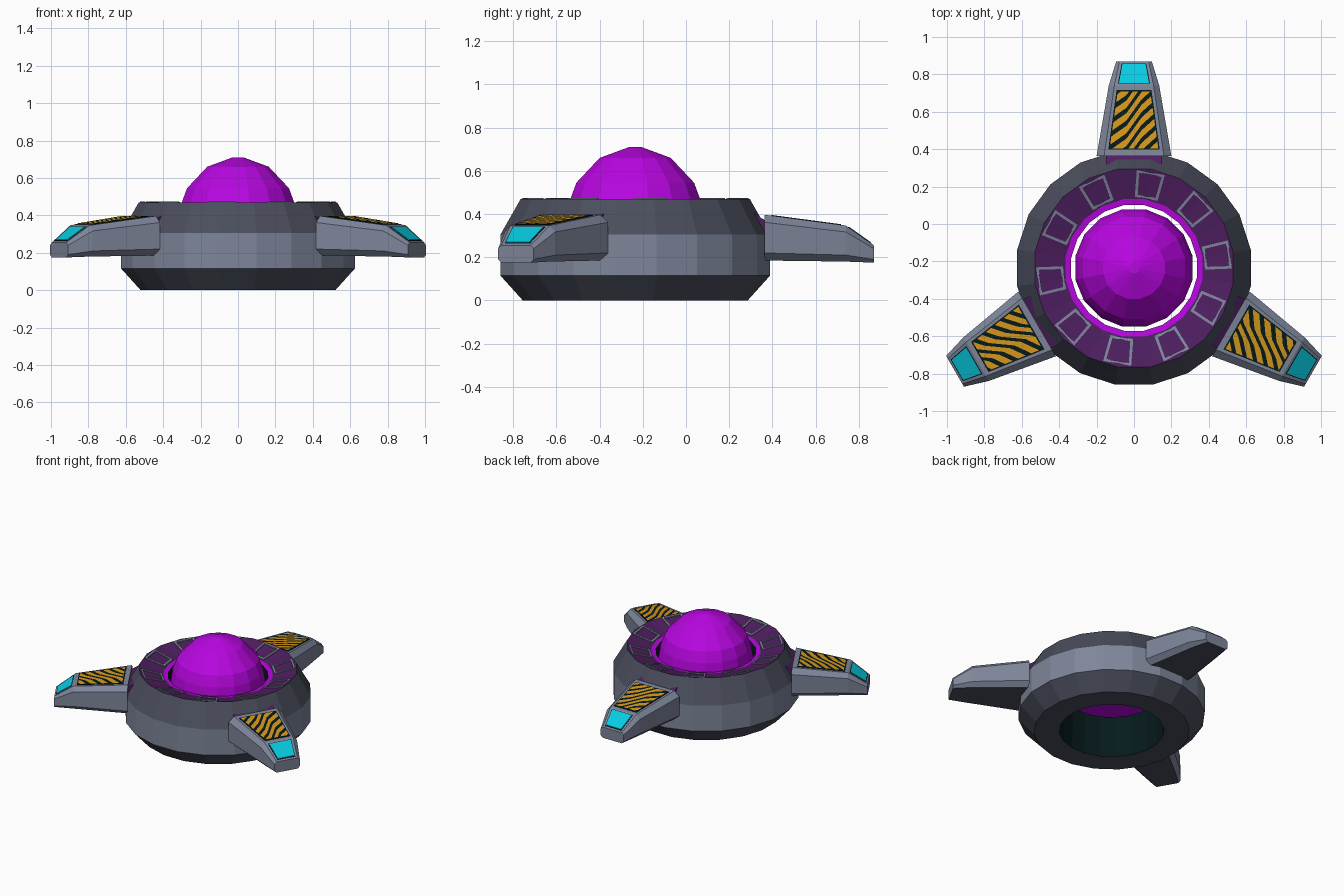
import bpy, bmesh, math
from mathutils import Vector

if "Cube" in bpy.data.objects:
    bpy.data.objects.remove(bpy.data.objects["Cube"])

CY = -0.235          # y of the hub axis
SIDES = 20


def material(name, hex_rgb):
    def lin(c):
        c /= 255
        return c / 12.92 if c <= 0.04045 else ((c + 0.055) / 1.055) ** 2.4
    m = bpy.data.materials.new(name)
    m.diffuse_color = (*[lin((hex_rgb >> s) & 255) for s in (16, 8, 0)], 1)
    m.use_nodes = True
    m.node_tree.nodes["Principled BSDF"].inputs["Base Color"].default_value = m.diffuse_color
    return m


GREY = material("light_grey", 0x7E869A)
DARK = material("dark_grey", 0x4A4E5C)
PLUM = material("deep_purple", 0x4E1E60)
MAGENTA = material("magenta", 0xB806E0)
TEAL = material("black_teal", 0x061A1C)
GOLD = material("gold", 0xD8981A)
CYAN = material("cyan", 0x06CCE2)


def finish(name, bm, mats, angle=90.0, fix=True):
    """Turn a bmesh into an object on the hub axis; local +y points along angle."""
    if fix:
        bmesh.ops.recalc_face_normals(bm, faces=bm.faces)
    me = bpy.data.meshes.new(name)
    bm.to_mesh(me)
    bm.free()
    for m in mats:
        me.materials.append(m)
    ob = bpy.data.objects.new(name, me)
    ob.location = (0, CY, 0)
    ob.rotation_euler = (0, 0, math.radians(angle - 90))
    bpy.context.collection.objects.link(ob)
    return ob


def loft(bm, rings, closed=False, caps=True, mats=None):
    """Skin a list of equal-length point rings."""
    rows = [[bm.verts.new(p) for p in r] for r in rings]
    pairs = list(zip(rows, rows[1:])) + ([(rows[-1], rows[0])] if closed else [])
    for k, (a, b) in enumerate(pairs):
        for i in range(len(a)):
            j = (i + 1) % len(a)
            f = bm.faces.new((a[i], a[j], b[j], b[i]))
            f.material_index = mats[k] if mats else 0
    if caps and not closed:
        bm.faces.new(rows[0][::-1])
        bm.faces.new(rows[-1])


def circle(r, z, n, off=0.5):
    return [(r * math.cos(2 * math.pi * (i + off) / n),
             r * math.sin(2 * math.pi * (i + off) / n), z) for i in range(n)]


def plate(name, pts, thick, mat, angle, border=0):
    """Thin slab on the given outline; with a border it becomes an open frame."""
    bm = bmesh.new()
    f = bm.faces.new([bm.verts.new(p) for p in pts])
    f.normal_update()
    if border:
        bmesh.ops.inset_individual(bm, faces=[f], thickness=border)
        bmesh.ops.delete(bm, geom=[f], context='FACES')
    ext = bmesh.ops.extrude_face_region(bm, geom=bm.faces[:], use_keep_orig=True)
    up = [v for v in ext['geom'] if isinstance(v, bmesh.types.BMVert)]
    bmesh.ops.translate(bm, verts=up, vec=(0, 0, thick))
    return finish(name, bm, [mat], angle)


# Ring-shaped hull: open in the middle, coloured band by band
hull = [(0.355, 0), (0.527, 0), (0.632, 0.115), (0.632, 0.305),
        (0.537, 0.47), (0.372, 0.425), (0.34, 0.42)]
bm = bmesh.new()
loft(bm, [circle(r, z, SIDES) for r, z in hull], closed=True,
     mats=[1, 1, 0, 1, 2, 3, 4])
finish("hull_ring", bm, [GREY, DARK, PLUM, MAGENTA, TEAL])

# Floating faceted dome
dome = [(0.312, 0.28), (0.32, 0.38), (0.306, 0.47), (0.278, 0.545),
        (0.168, 0.66), (0.03, 0.71)]
bm = bmesh.new()
loft(bm, [circle(r, z, 16) for r, z in dome])
finish("dome", bm, [MAGENTA])


# Ten raised frames around the sloping deck
def deck_z(r):
    return 0.425 + (r - 0.367) * 0.276


for k in range(10):
    outline = [(u, v, deck_z(v) - 0.004) for u, v in
               ((-0.062, 0.375), (0.062, 0.375), (0.076, 0.518), (-0.076, 0.518))]
    plate(f"deck_frame_{k + 1}", outline, 0.012, GREY, 8 + 36 * k, border=0.02)


# Arms -----------------------------------------------------------------
# station: distance, top half width, side half width, top z, bottom z, bevel
STATIONS = [(0.598, 0.16, 0.20, 0.397, 0.185, 0.035),
            (0.975, 0.105, 0.135, 0.347, 0.18, 0.03),
            (1.105, 0.078, 0.095, 0.255, 0.175, 0.015)]


def arm_section(v, wt, ws, zt, zb, b):
    half = [(wt, zt), (ws, zt - b), (ws, zb + b), (wt, zb)]
    pts = half + [(-u, z) for u, z in reversed(half)]
    return [(u, v, z) for u, z in pts]


def arm_top(v):
    a, b, c = [(s[0], s[3]) for s in STATIONS]
    p, q = (a, b) if v <= b[0] else (b, c)
    return p[1] + (q[1] - p[1]) * (v - p[0]) / (q[0] - p[0])


def on_arm(v0, w0, v1, w1, lift):
    return [(u, v, arm_top(v) + lift) for u, v in
            ((-w0, v0), (w0, v0), (w1, v1), (-w1, v1))]


# Bent stripes: each column of the panel has its own stripe slope
BEND, PERIOD, FILL, MID = 0.04, 0.068, 0.42, 1.4
COLUMNS = [(-1, -BEND, 0.7), (-BEND, BEND, MID), (BEND, 1, 0.9)]


def stripe_shift(u):
    for lo, hi, s in COLUMNS:
        if u <= hi:
            anchor = max(-BEND, min(BEND, u))
            return anchor * MID + (u - anchor) * s


def striped_panel(name, pts, angle):
    bm = bmesh.new()
    bm.faces.new([bm.verts.new((u, v, 0)) for u, v, z in pts])

    def cut(faces, co, no):
        geom = set(faces)
        for f in faces:
            geom.update(f.edges)
            geom.update(f.verts)
        bmesh.ops.bisect_plane(bm, geom=list(geom), dist=1e-5,
                               plane_co=co, plane_no=no)

    for u in (-BEND, BEND):
        cut(bm.faces[:], (u, 0, 0), (1, 0, 0))
    for lo, hi, s in COLUMNS:
        mid = max(-BEND, min(BEND, (lo + hi) / 2))
        for k in range(5, 20):
            for part in (0, FILL):
                here = [f for f in bm.faces
                        if lo < f.calc_center_median().x < hi]
                co = Vector((mid, (k + part) * PERIOD + stripe_shift(mid), 0))
                cut(here, co, Vector((-s, 1, 0)).normalized())
    for f in bm.faces:
        c = f.calc_center_median()
        f.material_index = int(((c.y - stripe_shift(c.x)) / PERIOD) % 1 < FILL)
    for v in bm.verts:
        v.co.z = arm_top(v.co.y) + 0.006
    bm.normal_update()
    for f in bm.faces:
        if f.normal.z < 0:
            f.normal_flip()
    finish(name, bm, [GOLD, TEAL], angle, fix=False)


for n, ang in (("back", 90), ("left", 210), ("right", 330)):
    # arm body, darker underneath
    bm = bmesh.new()
    loft(bm, [arm_section(*s) for s in STATIONS])
    bmesh.ops.recalc_face_normals(bm, faces=bm.faces)
    for f in bm.faces:
        f.material_index = int(f.normal.z < -0.8)
    finish(f"{n}_arm", bm, [GREY, DARK], ang)

    # purple joint between the hull and the arm
    bm = bmesh.new()
    loft(bm, [[(-0.15, v, 0.22), (0.15, v, 0.22), (0.15, v, z), (-0.15, v, z)]
              for v, z in ((0.53, 0.415), (0.606, 0.368))])
    finish(f"{n}_arm_joint", bm, [PLUM], ang)

    # dark backing, striped panel and tip light
    plate(f"{n}_panel_backing", on_arm(0.632, 0.138, 0.952, 0.093, -0.004),
          0.007, TEAL, ang)
    striped_panel(f"{n}_striped_panel", on_arm(0.640, 0.13, 0.944, 0.087, 0), ang)
    plate(f"{n}_light_backing", on_arm(0.985, 0.086, 1.094, 0.066, -0.003),
          0.005, TEAL, ang)
    plate(f"{n}_tip_light", on_arm(0.99, 0.08, 1.09, 0.062, 0),
          0.005, CYAN, ang)
